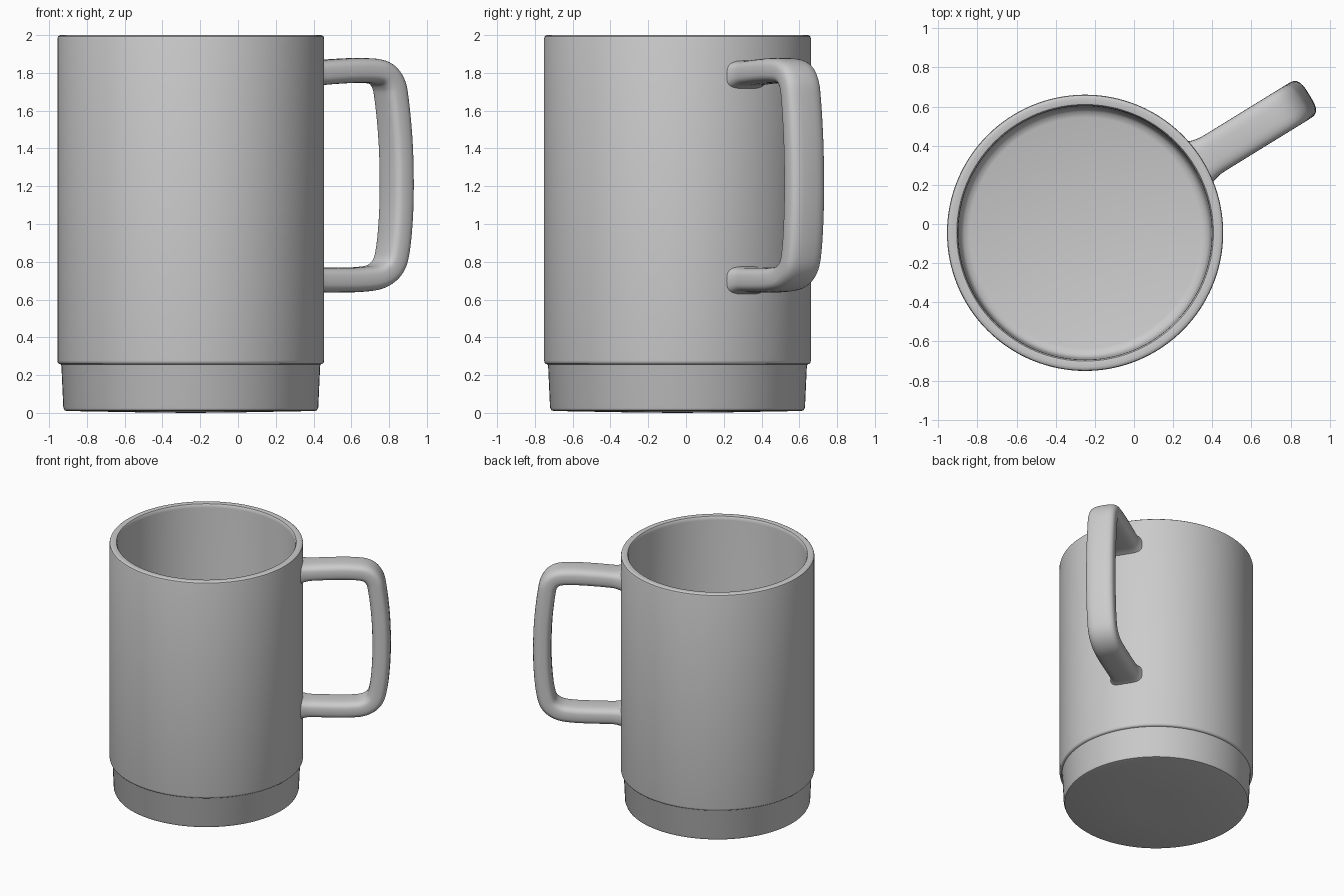
import bpy, bmesh, math
from mathutils import Vector

if "Cube" in bpy.data.objects:
    bpy.data.objects.remove(bpy.data.objects["Cube"])

CENTRE = Vector((-0.25, -0.045, 0))
ANGLE = math.radians(31.6)  # direction of the handle


def finish(bm, name, sharp):
    bmesh.ops.recalc_face_normals(bm, faces=bm.faces)
    mesh = bpy.data.meshes.new(name)
    bm.to_mesh(mesh)
    bm.free()
    ob = bpy.data.objects.new(name, mesh)
    bpy.context.collection.objects.link(ob)
    ob.location = CENTRE
    bpy.ops.object.select_all(action='DESELECT')
    ob.select_set(True)
    bpy.context.view_layer.objects.active = ob
    bpy.ops.object.shade_smooth_by_angle(angle=math.radians(sharp))
    return ob


def lathe(name, profile, steps=128):
    bm = bmesh.new()
    vs = [bm.verts.new((r, 0, z)) for r, z in profile]
    es = [bm.edges.new(p) for p in zip(vs, vs[1:])]
    bmesh.ops.spin(bm, geom=vs + es, axis=(0, 0, 1), cent=(0, 0, 0),
                   angle=math.tau, steps=steps, use_duplicate=False)
    bmesh.ops.remove_doubles(bm, verts=bm.verts, dist=1e-5)
    return finish(bm, name, 35)


def smooth_path(pts, n=8):
    # Catmull-Rom curve through the points
    p = [2 * pts[0] - pts[1]] + pts + [2 * pts[-1] - pts[-2]]
    out = []
    for a, b, c, d in zip(p, p[1:], p[2:], p[3:]):
        for i in range(n):
            t = i / n
            out.append(0.5 * (2 * b + (c - a) * t + (2 * a - 5 * b + 4 * c - d) * t * t
                              + (3 * b - a - 3 * c + d) * t ** 3))
    return out + [pts[-1]]


# Cup wall with recessed stacking foot and hollow inside
lathe("mug_body", [
    (0, 0), (0.22, 0.002), (0.655, 0.01), (0.668, 0.014), (0.675, 0.03),
    (0.685, 0.25), (0.688, 0.257), (0.698, 0.26), (0.704, 0.266), (0.706, 0.277),
    (0.706, 1.982), (0.703, 1.993), (0.695, 1.999), (0.685, 2.0), (0.665, 2.0),
    (0.656, 1.998), (0.65, 1.988), (0.648, 1.97), (0.64, 0.17),
    (0.635, 0.14), (0.62, 0.12), (0.59, 0.11), (0, 0.105)])

# Handle: rounded rectangular section swept along a squarish loop
path = smooth_path([Vector(p) for p in (
    (0.665, 1.788), (0.75, 1.797), (0.90, 1.808), (1.06, 1.813), (1.17, 1.80),
    (1.227, 1.745), (1.25, 1.65), (1.272, 1.45), (1.28, 1.25), (1.276, 1.05),
    (1.257, 0.87), (1.225, 0.775), (1.15, 0.722), (1.04, 0.706), (0.90, 0.703),
    (0.76, 0.703), (0.665, 0.701))])
radial = Vector((math.cos(ANGLE), math.sin(ANGLE), 0))
side = Vector((-math.sin(ANGLE), math.cos(ANGLE), 0))
SEG = 32


def sgnpow(v, e):
    return math.copysign(abs(v) ** e, v)


bm = bmesh.new()
rings = []
for i, p in enumerate(path):
    t = (path[min(i + 1, len(path) - 1)] - path[max(i - 1, 0)]).normalized()
    nrm = Vector((-t.y, t.x))
    flare = 1 + 0.28 * max(0, 1 - (p.x - 0.665) / 0.11) ** 2  # fillet at the wall
    ring = []
    for k in range(SEG):
        a = math.tau * k / SEG
        w = 0.106 * flare * sgnpow(math.cos(a), 0.62)
        h = 0.066 * flare * sgnpow(math.sin(a), 0.62)
        q = p + nrm * h
        ring.append(bm.verts.new(radial * q.x + side * w + Vector((0, 0, q.y))))
    rings.append(ring)
for a, b in zip(rings, rings[1:]):
    for k in range(SEG):
        j = (k + 1) % SEG
        bm.faces.new((a[k], a[j], b[j], b[k]))
bm.faces.new(rings[0])
bm.faces.new(rings[-1])
finish(bm, "handle", 60)
